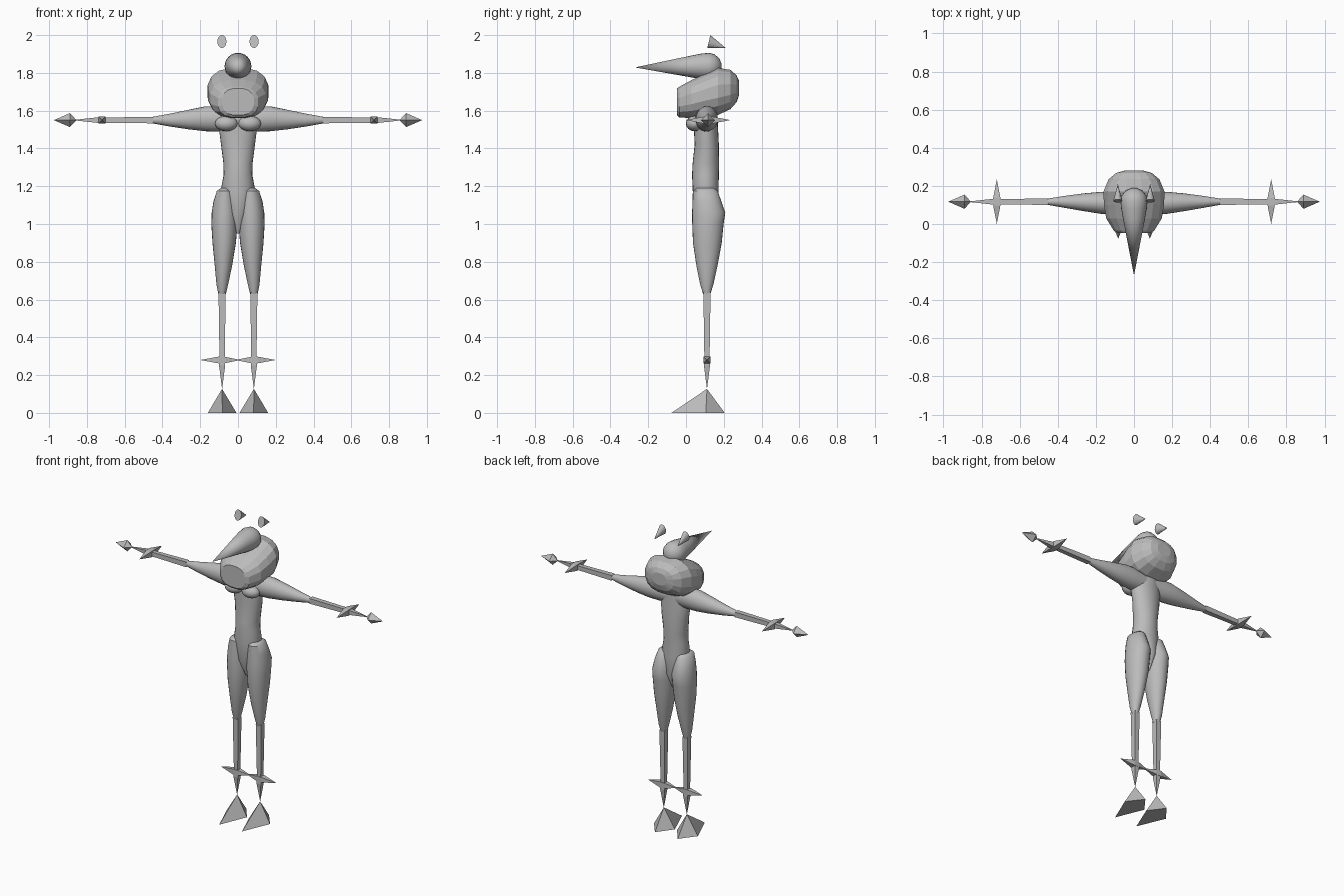
import bpy, bmesh, math

grey = bpy.data.materials.new("plain grey")
grey.diffuse_color = (0.5, 0.5, 0.5, 1)


def finish(name, bm, smooth, mirror):
    bmesh.ops.remove_doubles(bm, verts=bm.verts, dist=0.0004)
    bmesh.ops.recalc_face_normals(bm, faces=bm.faces)
    me = bpy.data.meshes.new(name)
    bm.to_mesh(me)
    bm.free()
    me.materials.append(grey)
    ob = bpy.data.objects.new(name, me)
    bpy.context.collection.objects.link(ob)
    if smooth:
        for p in me.polygons:
            p.use_smooth = True
        me.set_sharp_from_angle(angle=math.radians(40))
    if mirror:
        ob.modifiers.new("mirror", "MIRROR").use_mirror_merge = False
    return ob


def loft(name, axis, sections, n=24, phase=0.0, power=1.0, smooth=True, mirror=False):
    """Sections: (position on axis, centre a, centre b, radius a, radius b);
    a, b are the two other axes in x, y, z order."""
    bm = bmesh.new()
    rings = []
    for t, ca, cb, ra, rb in sections:
        ring = []
        for i in range(n):
            w = 2 * math.pi * (i + phase) / n
            c, s = math.cos(w), math.sin(w)
            a = ca + ra * math.copysign(abs(c) ** power, c)
            b = cb + rb * math.copysign(abs(s) ** power, s)
            co = [a, b]
            co.insert("xyz".index(axis), t)
            ring.append(bm.verts.new(co))
        rings.append(ring)
    for r, q in zip(rings, rings[1:]):
        for i in range(n):
            j = (i + 1) % n
            bm.faces.new((r[i], r[j], q[j], q[i]))
    bm.faces.new(rings[0])
    bm.faces.new(rings[-1])
    return finish(name, bm, smooth, mirror)


def pyramid(name, base, tips):
    """Base loop joined to one or two tips."""
    bm = bmesh.new()
    vs = [bm.verts.new(p) for p in base]
    if len(tips) == 1:
        bm.faces.new(vs)
    for tip in tips:
        t = bm.verts.new(tip)
        for i in range(len(vs)):
            bm.faces.new((vs[i], vs[(i + 1) % len(vs)], t))
    return finish(name, bm, False, True)


Q = math.sqrt(2)          # turns half widths into radii for square sections


def bar(name, axis, sections):
    loft(name, axis, [(t, a, b, h * Q, h * Q) for t, a, b, h in sections],
         n=4, phase=0.5, smooth=False, mirror=True)


# feet: diamond-based pyramids
pyramid("foot", [(0.083, -0.077, 0), (0.16, 0.105, 0), (0.083, 0.205, 0), (0.008, 0.105, 0)],
        [(0.084, 0.111, 0.127)])

# shins with ankle spikes
bar("shin", "z", [(0.125, 0.084, 0.111, 0), (0.25, 0.084, 0.111, 0.016),
                  (0.30, 0.084, 0.111, 0.014), (0.64, 0.084, 0.111, 0.019)])
bar("ankle_spikes", "x", [(0.0, 0.111, 0.28, 0.003), (0.066, 0.111, 0.28, 0.016),
                          (0.102, 0.111, 0.28, 0.018), (0.20, 0.111, 0.28, 0)])

# thighs
loft("thigh", "z", [(0.63, 0.084, 0.110, 0.020, 0.020), (0.68, 0.083, 0.110, 0.031, 0.035),
                    (0.78, 0.077, 0.111, 0.046, 0.056), (0.90, 0.073, 0.113, 0.062, 0.076),
                    (1.00, 0.072, 0.116, 0.069, 0.083), (1.06, 0.071, 0.120, 0.068, 0.088),
                    (1.12, 0.070, 0.111, 0.060, 0.076), (1.175, 0.068, 0.102, 0.044, 0.066),
                    (1.19, 0.066, 0.102, 0.026, 0.045)], mirror=True)

# torso, pointed between the legs
loft("torso", "z", [(0.95, 0, 0.11, 0.008, 0.03), (1.05, 0, 0.11, 0.055, 0.07),
                    (1.17, 0, 0.104, 0.093, 0.068), (1.26, 0, 0.103, 0.076, 0.071),
                    (1.32, 0, 0.105, 0.077, 0.070), (1.42, 0, 0.110, 0.090, 0.064),
                    (1.50, 0, 0.106, 0.100, 0.064), (1.58, 0, 0.106, 0.10, 0.060)])

# chest bumps
loft("chest", "x", [(0.062 + 0.06 * math.cos(k * math.pi / 8), 0.045, 1.532,
                     0.046 * math.sin(k * math.pi / 8), 0.041 * math.sin(k * math.pi / 8))
                    for k in range(9)], n=16, mirror=True)

# upper arms
loft("upper_arm", "x", [(0.02, 0.108, 1.555, 0.055, 0.062), (0.10, 0.108, 1.556, 0.058, 0.067),
                        (0.17, 0.111, 1.557, 0.058, 0.066), (0.26, 0.114, 1.553, 0.047, 0.052),
                        (0.36, 0.116, 1.55, 0.032, 0.034), (0.46, 0.117, 1.55, 0.015, 0.016)],
     mirror=True)

# forearms with wrist spikes
bar("forearm", "x", [(0.45, 0.117, 1.55, 0.017), (0.70, 0.117, 1.55, 0.014),
                     (0.74, 0.117, 1.55, 0.015), (0.86, 0.117, 1.55, 0.002)])
bar("wrist_spikes", "y", [(0.0, 0.72, 1.55, 0), (0.098, 0.72, 1.55, 0.019),
                          (0.136, 0.72, 1.55, 0.019), (0.235, 0.72, 1.55, 0)])

# hands: double-pointed diamonds
pyramid("hand", [(0.89, 0.080, 1.55), (0.89, 0.117, 1.513), (0.89, 0.154, 1.55), (0.89, 0.117, 1.587)],
        [(0.855, 0.117, 1.55), (0.975, 0.117, 1.55)])

# faceted head with blunt muzzle
loft("head", "y", [(-0.048, 0, 1.647, 0.085, 0.072), (-0.035, 0, 1.645, 0.108, 0.083),
                   (0.03, 0, 1.662, 0.148, 0.102), (0.10, 0, 1.683, 0.160, 0.113),
                   (0.17, 0, 1.702, 0.163, 0.126), (0.235, 0, 1.712, 0.135, 0.106),
                   (0.268, 0, 1.716, 0.095, 0.072), (0.280, 0, 1.72, 0.05, 0.04)],
     n=16, phase=0.5, power=0.8, smooth=False)

# long pointed nose
loft("nose", "y", [(-0.27, 0, 1.829, 0, 0), (0.03, 0, 1.834, 0.058, 0.058),
                   (0.08, 0, 1.835, 0.067, 0.067), (0.12, 0, 1.835, 0.071, 0.071),
                   (0.15, 0, 1.835, 0.064, 0.064), (0.175, 0, 1.835, 0.043, 0.043),
                   (0.188, 0, 1.835, 0.015, 0.015)])

# floating ears: slanted cones pointing back
ring = []
for i in range(16):
    w = 2 * math.pi * i / 16
    ring.append((0.085 + 0.024 * math.cos(w), 0.121 + 0.008 * math.sin(w), 1.966 + 0.034 * math.sin(w)))
pyramid("ear", ring, [(0.085, 0.21, 1.932)])
